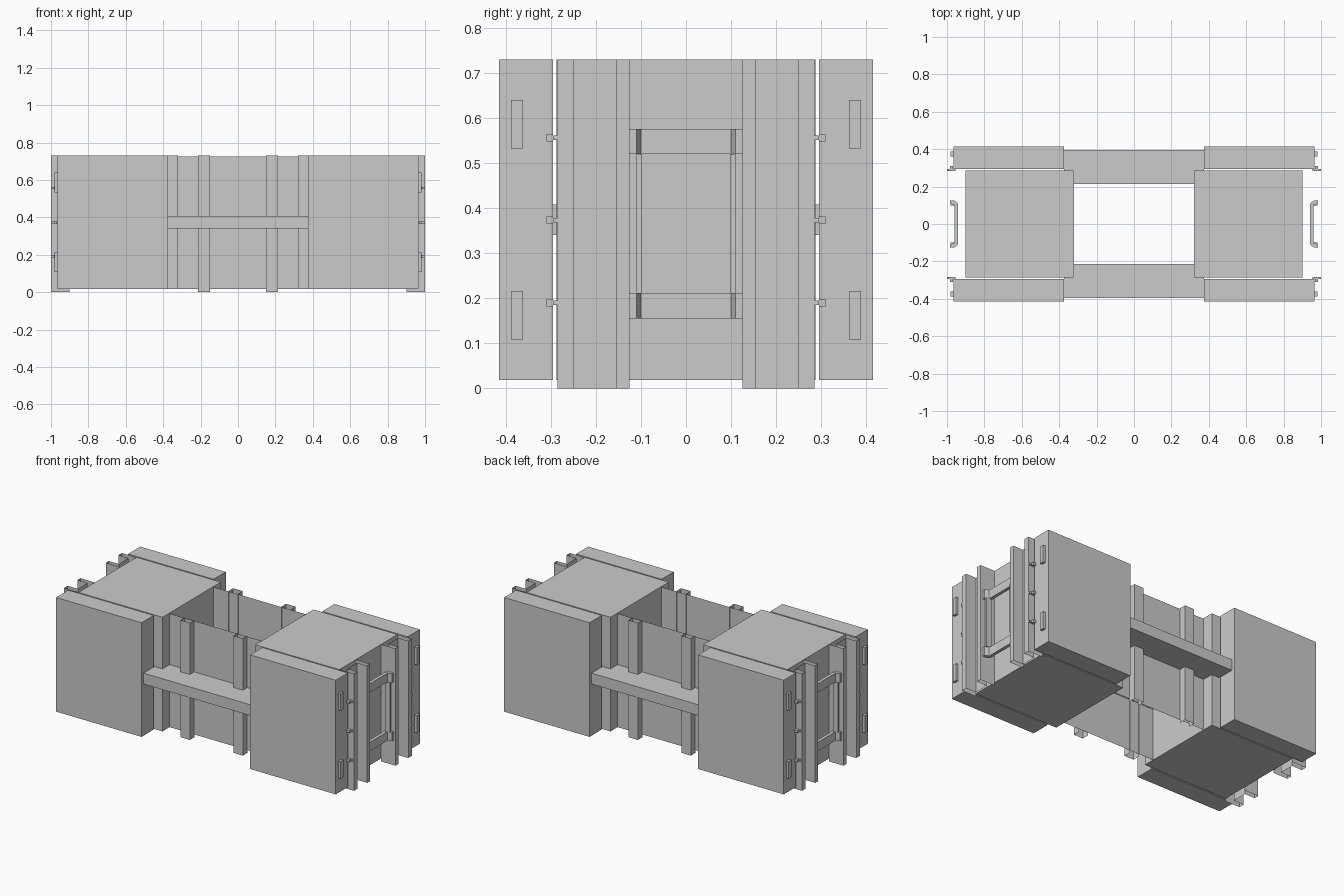
import bpy
import bmesh

cube = bpy.data.objects.get("Cube")
if cube:
    bpy.data.objects.remove(cube, do_unlink=True)

grey = bpy.data.materials.new("plain grey")
grey.use_nodes = True
grey.diffuse_color = (0.6, 0.6, 0.6, 1)
grey.node_tree.nodes["Principled BSDF"].inputs["Base Color"].default_value = (0.6, 0.6, 0.6, 1)

BOTTOM, TOP = 0.018, 0.73


def finish(name, bm):
    bmesh.ops.recalc_face_normals(bm, faces=bm.faces)
    mesh = bpy.data.meshes.new(name)
    bm.to_mesh(mesh)
    bm.free()
    mesh.materials.append(grey)
    bpy.context.collection.objects.link(bpy.data.objects.new(name, mesh))


def prism(name, points, z0, z1, sx=1, sy=1, closed=True):
    """Raise a plan outline from z0 to z1; open outlines make sheet metal."""
    bm = bmesh.new()
    low = [bm.verts.new((x * sx, y * sy, z0)) for x, y in points]
    high = [bm.verts.new((x * sx, y * sy, z1)) for x, y in points]
    n = len(points)
    for i in range(n if closed else n - 1):
        j = (i + 1) % n
        bm.faces.new((low[i], low[j], high[j], high[i]))
    if closed:
        bm.faces.new(low[::-1])
        bm.faces.new(high)
    finish(name, bm)


def box(name, x, y, z, sx=1, sy=1):
    outline = [(x[0], y[0]), (x[1], y[0]), (x[1], y[1]), (x[0], y[1])]
    prism(name, outline, z[0], z[1], sx, sy)


post = [(0.9, 0.125), (1, 0.125), (1, 0.155), (0.93, 0.155),
        (0.93, 0.25), (1, 0.25), (1, 0.285), (0.9, 0.285)]
rail = [(0.985, -0.125), (0.985, -0.11), (0.96, -0.1), (0.96, 0.1), (0.985, 0.11),
        (0.985, 0.125), (0.96, 0.125), (0.94, 0.108), (0.94, -0.108), (0.96, -0.125)]

for sx, side in ((1, "left"), (-1, "right")):
    # End block and its ladder-like grip
    box(side + "_core_block", (0.32, 0.9), (-0.287, 0.287), (BOTTOM, TOP), sx)
    for level, z in (("lower", 0.155), ("upper", 0.52)):
        prism(f"{side}_{level}_grip_rail", rail, z, z + 0.055, sx)

    for sy, end in ((-1, "front"), (1, "back")):
        tag = f"{side}_{end}"
        # Cheek slab, end channel post and upright of the grip
        box(tag + "_cheek_slab", (0.375, 0.965), (0.295, 0.415), (BOTTOM, TOP), sx, sy)
        prism(tag + "_end_post", post, 0, TOP, sx, sy, closed=False)
        box(tag + "_grip_upright", (0.945, 0.98), (0.098, 0.11), (0.21, 0.52), sx, sy)
        # Cleats between the post and the slab
        for i, z in enumerate((0.19, 0.373, 0.556)):
            box(f"{tag}_cleat_{i}", (0.955, 1), (0.283, 0.295), (z - 0.005, z + 0.005), sx, sy)
            box(f"{tag}_cleat_head_{i}", (0.967, 0.985), (0.295, 0.31), (z - 0.008, z + 0.008), sx, sy)
        # Raised tabs on the slab end
        for i, z in enumerate((0.108, 0.532)):
            box(f"{tag}_tab_{i}", (0.96, 0.98), (0.362, 0.388), (z, z + 0.108), sx, sy)
        # Channel rib on the middle wall
        rib = [(0.15, 0.215), (0.15, 0.26), (0.215, 0.26), (0.215, 0.215)]
        prism(tag + "_wall_rib", rib, 0, TOP, sx, sy, closed=False)

for sy, end in ((-1, "front"), (1, "back")):
    # Thin middle wall and the shelf bar across it
    prism(end + "_middle_wall", [(-0.33, 0.217), (0.33, 0.217)], BOTTOM, 0.726, 1, sy, closed=False)
    box(end + "_shelf_bar", (-0.375, 0.375), (0.215, 0.395), (0.34, 0.408), 1, sy)
